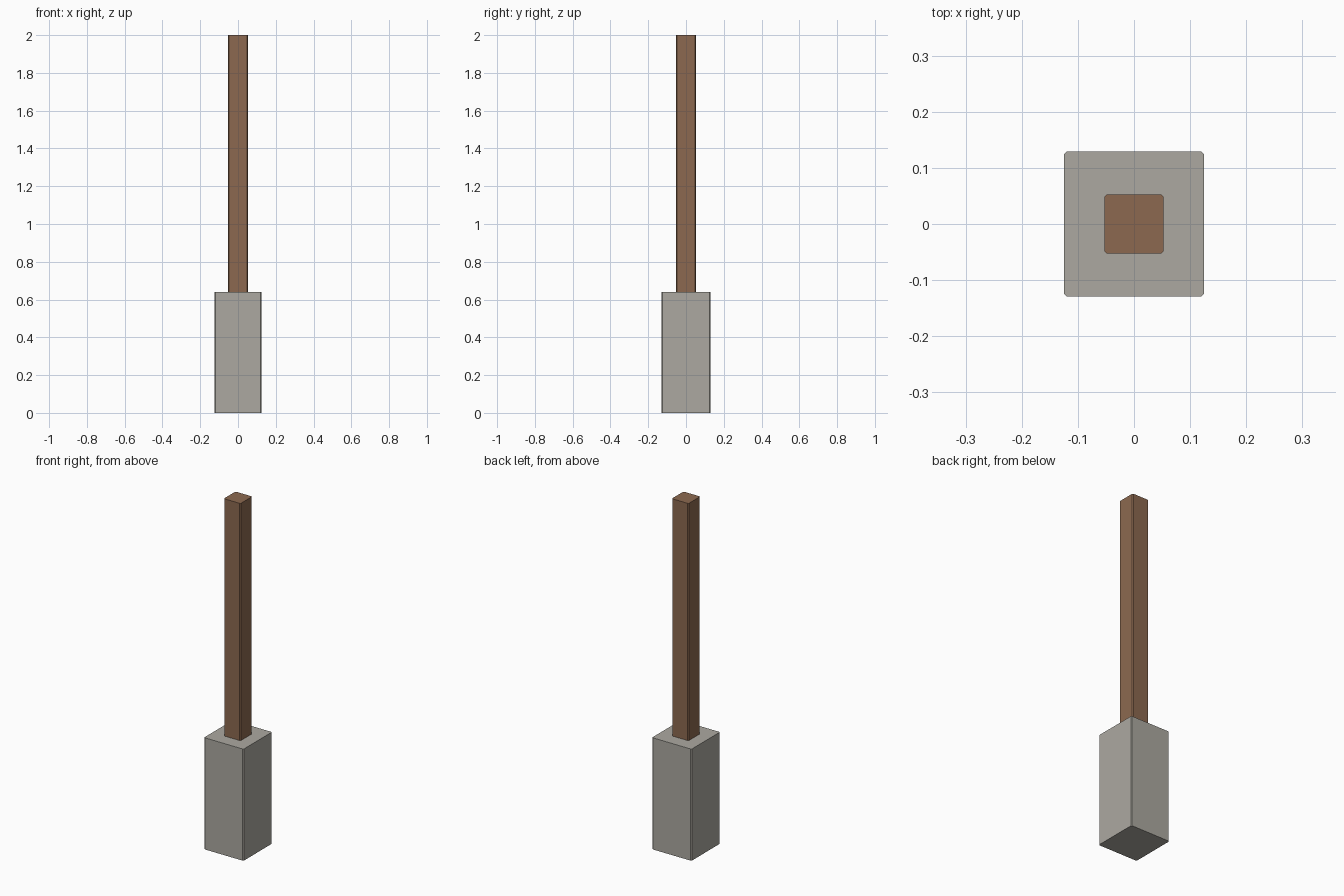
import bpy, bmesh

if "Cube" in bpy.data.objects:
    bpy.data.objects.remove(bpy.data.objects["Cube"])


def material(name, rgb):
    m = bpy.data.materials.new(name)
    m.diffuse_color = (*rgb, 1)
    m.use_nodes = True
    m.node_tree.nodes["Principled BSDF"].inputs["Base Color"].default_value = m.diffuse_color
    return m


def block(name, sx, sy, z0, z1, bevel, bevel_top, mat):
    """Box with chamfered vertical edges and, optionally, top edges."""
    bm = bmesh.new()
    bmesh.ops.create_cube(bm, size=1)
    for v in bm.verts:
        v.co.x *= sx
        v.co.y *= sy
        v.co.z = z1 if v.co.z > 0 else z0
    edges = []
    for e in bm.edges:
        a, b = (v.co.z for v in e.verts)
        if a != b or (bevel_top and min(a, b) == z1):
            edges.append(e)
    bmesh.ops.bevel(bm, geom=edges, offset=bevel, segments=1,
                    profile=0.5, affect='EDGES')
    bmesh.ops.recalc_face_normals(bm, faces=bm.faces)
    mesh = bpy.data.meshes.new(name)
    bm.to_mesh(mesh)
    bm.free()
    mesh.materials.append(mat)
    obj = bpy.data.objects.new(name, mesh)
    bpy.context.collection.objects.link(obj)
    return obj


concrete = material("concrete grey", (0.413, 0.397, 0.356))
wood = material("wood brown", (0.262, 0.141, 0.08))

# concrete footing, chamfered on the sides and top
block("footing", 0.25, 0.258, 0, 0.64, 0.005, True, concrete)
# wooden post set into the footing
block("post", 0.106, 0.106, 0.6, 2.0, 0.005, False, wood)
